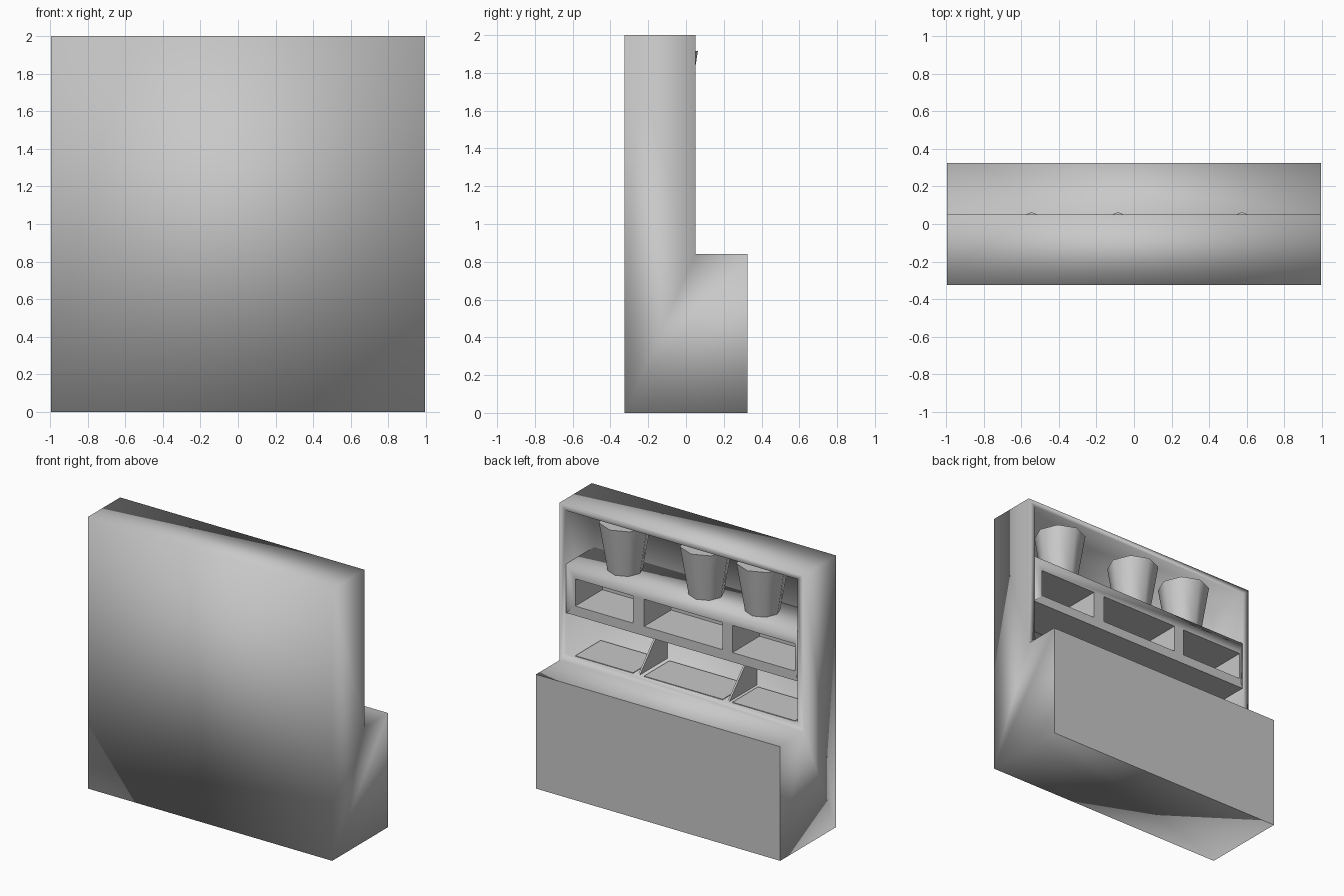
import bpy, bmesh, math

old = bpy.data.objects.get("Cube")
if old:
    bpy.data.objects.remove(old, do_unlink=True)

grey = bpy.data.materials.new("plain_grey")
grey.use_nodes = True
grey.diffuse_color = (0.58, 0.58, 0.58, 1)
grey.node_tree.nodes["Principled BSDF"].inputs["Base Color"].default_value = (0.58, 0.58, 0.58, 1)


def finish(name, bm):
    bmesh.ops.recalc_face_normals(bm, faces=bm.faces)
    mesh = bpy.data.meshes.new(name)
    bm.to_mesh(mesh)
    bm.free()
    mesh.materials.append(grey)
    ob = bpy.data.objects.new(name, mesh)
    bpy.context.collection.objects.link(ob)
    return ob


def prism(name, profile, x0, x1):
    """Extrude a (y, z) profile along x."""
    bm = bmesh.new()
    face = bm.faces.new([bm.verts.new((x0, y, z)) for y, z in profile])
    out = bmesh.ops.extrude_face_region(bm, geom=[face])
    verts = [v for v in out["geom"] if isinstance(v, bmesh.types.BMVert)]
    bmesh.ops.translate(bm, verts=verts, vec=(x1 - x0, 0, 0))
    return finish(name, bm)


def box(name, x, y, z):
    return prism(name, [(y[0], z[0]), (y[1], z[0]), (y[1], z[1]), (y[0], z[1])], *x)


def cut(target, x, y, z):
    """Cut a box-shaped hole and discard the cutter."""
    cutter = box("cutter", x, y, z)
    cutter.hide_render = True
    mod = target.modifiers.new("cut", 'BOOLEAN')
    mod.operation = 'DIFFERENCE'
    mod.solver = 'EXACT'
    mod.object = cutter
    bpy.context.view_layer.objects.active = target
    bpy.ops.object.modifier_apply(modifier=mod.name)
    bpy.data.objects.remove(cutter, do_unlink=True)


def soften(ob, is_sharp):
    """Smooth the whole part, keeping edges whose two ends satisfy the rule sharp."""
    bm = bmesh.new()
    bm.from_mesh(ob.data)
    for f in bm.faces:
        f.smooth = True
    for e in bm.edges:
        e.smooth = not all(is_sharp(v.co) for v in e.verts)
    bm.to_mesh(ob.data)
    bm.free()


HALF, FRONT, FACE, BACK = 0.995, -0.325, 0.05, 0.325
INNER, WALL = 0.945, -0.28
FLOOR, SHELF_LOW, SHELF_TOP = 0.9, 1.2, 1.56
bays = [(0.40, 0.87), (-0.33, 0.31), (-0.92, -0.41)]

# Cabinet: softly shaded stepped body with an open display recess in the back
cabinet = prism("cabinet_body", [(FRONT, 0), (BACK, 0), (BACK, 0.84), (FACE, 0.84),
                                 (FACE, 2), (FRONT, 2)], -HALF, HALF)
cut(cabinet, (-INNER, INNER), (WALL, 0.2), (FLOOR, 1.955))
soften(cabinet, lambda co: co.y > BACK - 0.01)

# Thin tray plates on the recess floor
for i, bay in enumerate(bays):
    box(f"tray_plate_{i + 1}", bay, (-0.25, 0.045), (FLOOR, FLOOR + 0.005))

# Middle shelf with three crisp pigeonholes
shelf = box("middle_shelf", (-INNER, INNER), (WALL, FACE - 0.005), (SHELF_LOW, SHELF_TOP))
for bay in bays:
    cut(shelf, bay, (WALL + 0.01, 0.2), (1.27, 1.47))
soften(shelf, lambda co: co.z < SHELF_TOP - 0.05)

# Thin slanted dividers between the lower trays
for i, x in enumerate((0.355, -0.375)):
    prism(f"tray_divider_{i + 1}", [(WALL, FLOOR), (FACE - 0.01, FLOOR),
                                    (-0.24, SHELF_LOW), (WALL, SHELF_LOW)], x - 0.007, x + 0.007)

# Tapered cups on the top shelf
for i, x in enumerate((0.575, -0.085, -0.545)):
    bm = bmesh.new()
    bmesh.ops.create_cone(bm, cap_ends=True, segments=8, radius1=0.12, radius2=0.178,
                          depth=0.355)
    cup = finish(f"cup_{i + 1}", bm)
    cup.location = (x, -0.115, SHELF_TOP + 0.1775)
    bpy.ops.object.select_all(action='DESELECT')
    cup.select_set(True)
    bpy.context.view_layer.objects.active = cup
    bpy.ops.object.shade_smooth_by_angle(angle=math.radians(55))
